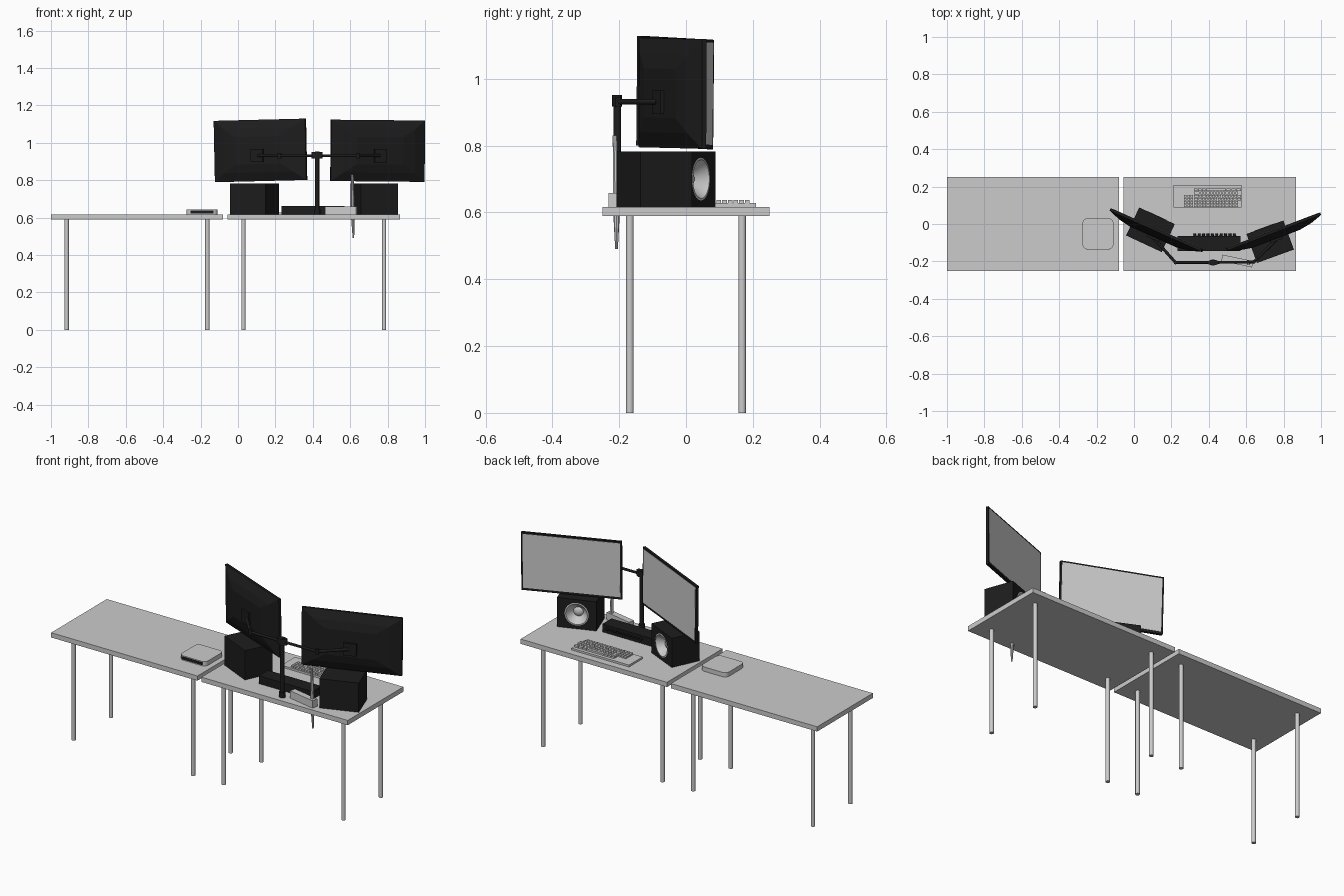
import bpy, bmesh
from math import radians, pi, cos, sin
from mathutils import Matrix, Vector, Euler

if "Cube" in bpy.data.objects:
    bpy.data.objects.remove(bpy.data.objects["Cube"])

TOP = 0.617  # desk surface height


def material(name, c):
    m = bpy.data.materials.new(name)
    m.diffuse_color = (c, c, c, 1)
    m.use_nodes = True
    m.node_tree.nodes["Principled BSDF"].inputs["Base Color"].default_value = m.diffuse_color
    return m


BLACK = material("black_plastic", 0.012)


def place(x, y, z, ry=0.0, rz=0.0):
    rot = Euler((0, radians(ry), radians(rz))).to_matrix().to_4x4()
    return Matrix.Translation((x, y, z)) @ rot


def finish(name, bm, m=None, mat=None, smooth=False):
    bmesh.ops.recalc_face_normals(bm, faces=bm.faces)
    me = bpy.data.meshes.new(name)
    bm.to_mesh(me)
    bm.free()
    ob = bpy.data.objects.new(name, me)
    bpy.context.collection.objects.link(ob)
    ob.matrix_world = m or Matrix()
    if mat:
        me.materials.append(mat)
    bpy.context.view_layer.objects.active = ob
    if smooth:
        bpy.ops.object.select_all(action='DESELECT')
        ob.select_set(True)
        bpy.ops.object.shade_smooth_by_angle(angle=radians(35))
    return ob


def add_box(bm, size, loc=(0, 0, 0)):
    bmesh.ops.create_cube(bm, size=1, matrix=Matrix.Translation(loc) @ Matrix.Diagonal((*size, 1)))


def box(name, size, m, mat=None):
    bm = bmesh.new()
    add_box(bm, size)
    return finish(name, bm, m, mat)


def add_rod(bm, a, b, r1, r2=None, sides=16):
    a, b = Vector(a), Vector(b)
    d = b - a
    m = Matrix.Translation((a + b) / 2) @ d.to_track_quat('Z', 'Y').to_matrix().to_4x4()
    bmesh.ops.create_cone(bm, cap_ends=True, segments=sides, radius1=r1,
                          radius2=r1 if r2 is None else r2, depth=d.length, matrix=m)


def rod(name, a, b, r1, r2=None, mat=None):
    bm = bmesh.new()
    add_rod(bm, a, b, r1, r2)
    return finish(name, bm, None, mat, True)


# Two desks, each with four round legs
for side, cx in (("left", -0.54), ("right", 0.405)):
    box(side + "_desk_top", (0.92, 0.5, 0.027), place(cx, 0, TOP - 0.0135))
    for i, (sx, sy) in enumerate(((-1, -1), (1, -1), (-1, 1), (1, 1))):
        x, y = cx + sx * 0.376, sy * 0.168
        rod(f"{side}_desk_leg_{i + 1}", (x, y, 0), (x, y, 0.592), 0.0115)


# Monitors: thin front slab, stepped tapered back, inset screen
def monitor(side, m, w=0.535, h=0.328):
    bm = bmesh.new()
    rings = []
    for y, sx, sz in ((0, 1, 1), (-0.014, 1, 1), (-0.036, 0.76, 0.72), (-0.048, 0.5, 0.45)):
        rings.append([bm.verts.new((i * w * sx / 2, y, k * h * sz / 2))
                      for i, k in ((-1, -1), (1, -1), (1, 1), (-1, 1))])
    for r, s in zip(rings, rings[1:]):
        for i in range(4):
            j = (i + 1) % 4
            bm.faces.new((r[i], r[j], s[j], s[i]))
    bm.faces.new(rings[0])
    bm.faces.new(rings[-1])
    finish(side + "_monitor_shell", bm, m, BLACK)
    box(side + "_monitor_screen", (w - 0.018, 0.002, h - 0.022),
        m @ Matrix.Translation((0, 0.0005, 0.002)))
    box(side + "_monitor_mount", (0.07, 0.012, 0.07),
        m @ Matrix.Translation((0, -0.053, -0.027)), BLACK)


monitor("left", place(0.123, -0.026, 0.959, -1.3, -24))
monitor("right", place(0.744, -0.034, 0.957, 0.5, 20.8))

# Monitor stand: pole, collar and jointed arms
PX, PY, AZ = 0.423, -0.206, 0.931
rod("stand_pole", (PX, PY, TOP), (PX, PY, 0.952), 0.0115, mat=BLACK)
rod("stand_foot", (PX, PY, TOP), (PX, PY, TOP + 0.03), 0.017, mat=BLACK)
bm = bmesh.new()
bmesh.ops.create_cone(bm, cap_ends=True, segments=24, radius1=1, radius2=1, depth=1,
                      matrix=Matrix.Diagonal((0.03, 0.015, 0.034, 1)))
finish("stand_collar", bm, place(PX, PY, 0.934), BLACK, True)
for side, elbow, end in (("left", (0.222, -0.206, AZ), (0.105, -0.075, AZ)),
                         ("right", (0.64, -0.203, AZ), (0.759, -0.086, AZ))):
    bm = bmesh.new()
    add_rod(bm, (PX, PY, AZ), elbow, 0.007)
    add_rod(bm, elbow, end, 0.008)
    e = Vector(elbow)
    add_rod(bm, e - Vector((0, 0, 0.015)), e + Vector((0, 0, 0.015)), 0.01)
    finish(side + "_monitor_arm", bm, None, BLACK, True)


# Speakers: box cabinet with a recessed dished driver
def speaker(side, x, y, rz):
    h = 0.166
    m = place(x, y, TOP + h / 2, 0, rz)
    front = 0.0825
    cab = box(side + "_speaker_cabinet", (0.21, 2 * front, h), m, BLACK)
    face = m @ Matrix.Translation((0, front, 0)) @ Matrix.Rotation(-pi / 2, 4, 'X')
    bm = bmesh.new()
    bmesh.ops.create_cone(bm, cap_ends=True, segments=40, radius1=0.0625, radius2=0.0625, depth=0.11)
    cutter = finish("driver_cutter", bm, face)
    cutter.hide_render = True
    mod = cab.modifiers.new("driver_hole", 'BOOLEAN')
    mod.operation, mod.object, mod.solver = 'DIFFERENCE', cutter, 'EXACT'
    bpy.context.view_layer.objects.active = cab
    bpy.ops.object.modifier_apply(modifier=mod.name)
    bpy.data.objects.remove(cutter)
    prof = ((0.064, 0.001), (0.058, 0.002), (0.048, -0.014), (0.026, -0.036),
            (0.024, -0.033), (0.014, -0.027), (0.0, -0.025))
    bm = bmesh.new()
    vs = [bm.verts.new((r, 0, z)) for r, z in prof]
    es = [bm.edges.new(p) for p in zip(vs, vs[1:])]
    bmesh.ops.spin(bm, geom=vs + es, cent=(0, 0, 0), axis=(0, 0, 1), angle=2 * pi, steps=40)
    bmesh.ops.remove_doubles(bm, verts=bm.verts, dist=1e-5)
    ob = finish(side + "_speaker_driver", bm, face, None, True)
    if sum(p.normal.z * p.area for p in ob.data.polygons) < 0:
        ob.data.flip_normals()


speaker("left", 0.088, -0.031, -25)
speaker("right", 0.728, -0.095, 20)

# Audio unit between the speakers, with a row of knobs
box("audio_unit", (0.337, 0.082, 0.045), place(0.4015, -0.104, TOP + 0.0225), BLACK)
bm = bmesh.new()
for i in range(10):
    x = 0.325 + i * 0.0235
    add_rod(bm, (x, -0.065, TOP + 0.026), (x, -0.052, TOP + 0.026), 0.008, 0.007, 12)
finish("audio_unit_knobs", bm, None, BLACK, True)

# Small adapter box and the tapered upright spike behind the desk
box("adapter_box", (0.168, 0.034, 0.042), place(0.552, -0.198, TOP + 0.021, 0, -12))
bm = bmesh.new()
add_rod(bm, (0.617, -0.208, 0.49), (0.614, -0.208, 0.62), 0.004, 0.011, 8)
add_rod(bm, (0.614, -0.208, 0.62), (0.612, -0.213, 0.83), 0.011, 0.007, 8)
finish("upright_spike", bm, None, None, True)

# Keyboard: plate, main key block and side cluster
box("keyboard_plate", (0.362, 0.122, 0.011), place(0.393, 0.148, TOP + 0.0055))
bm = bmesh.new()
P = 0.017


def key(x, y, w=1.0):
    add_box(bm, (P * w - 0.003, P - 0.003, 0.011), (x, y, TOP + 0.0155))


for row in range(6):
    y = 0.098 + row * P
    if row == 5:  # row with the space bar
        for c, w in ((0, 1.25), (1.25, 1.25), (2.5, 1.25), (3.75, 6.5),
                     (10.25, 1.5), (11.75, 1.5), (13.25, 1.75)):
            key(0.319 + (c + w / 2) * P, y, w)
        continue
    wide = (1, 1, 1.5, 1.75, 2)[row]  # wide key at the row end
    key(0.319 + wide * P / 2, y, wide)
    x = wide
    while x + 1 <= 15 - 1e-6:
        w = 15 - x if 15 - x < 2 else 1
        key(0.319 + (x + w / 2) * P, y, w)
        x += w
for row in range(4):
    for c in range(3):
        key(0.275 + c * P, 0.098 + row * P)
finish("keyboard_keys", bm)

# Mini computer: rounded slab with a dark rear port panel
bm = bmesh.new()
cx, cy, r, half = -0.1925, -0.0525, 0.026, 0.0825
pts = []
for q, (sx, sy) in enumerate(((1, 1), (-1, 1), (-1, -1), (1, -1))):
    for i in range(7):
        a = (q + i / 6) * pi / 2
        pts.append(bm.verts.new((sx * (half - r) + r * cos(a), sy * (half - r) + r * sin(a), 0)))
f = bm.faces.new(pts)
ext = bmesh.ops.extrude_face_region(bm, geom=[f])
bmesh.ops.translate(bm, vec=(0, 0, 0.025),
                    verts=[v for v in ext["geom"] if isinstance(v, bmesh.types.BMVert)])
finish("mini_computer", bm, place(cx, cy, TOP), None, True)
box("mini_computer_port_panel", (0.125, 0.003, 0.016), place(cx, cy - half, TOP + 0.0125), BLACK)
